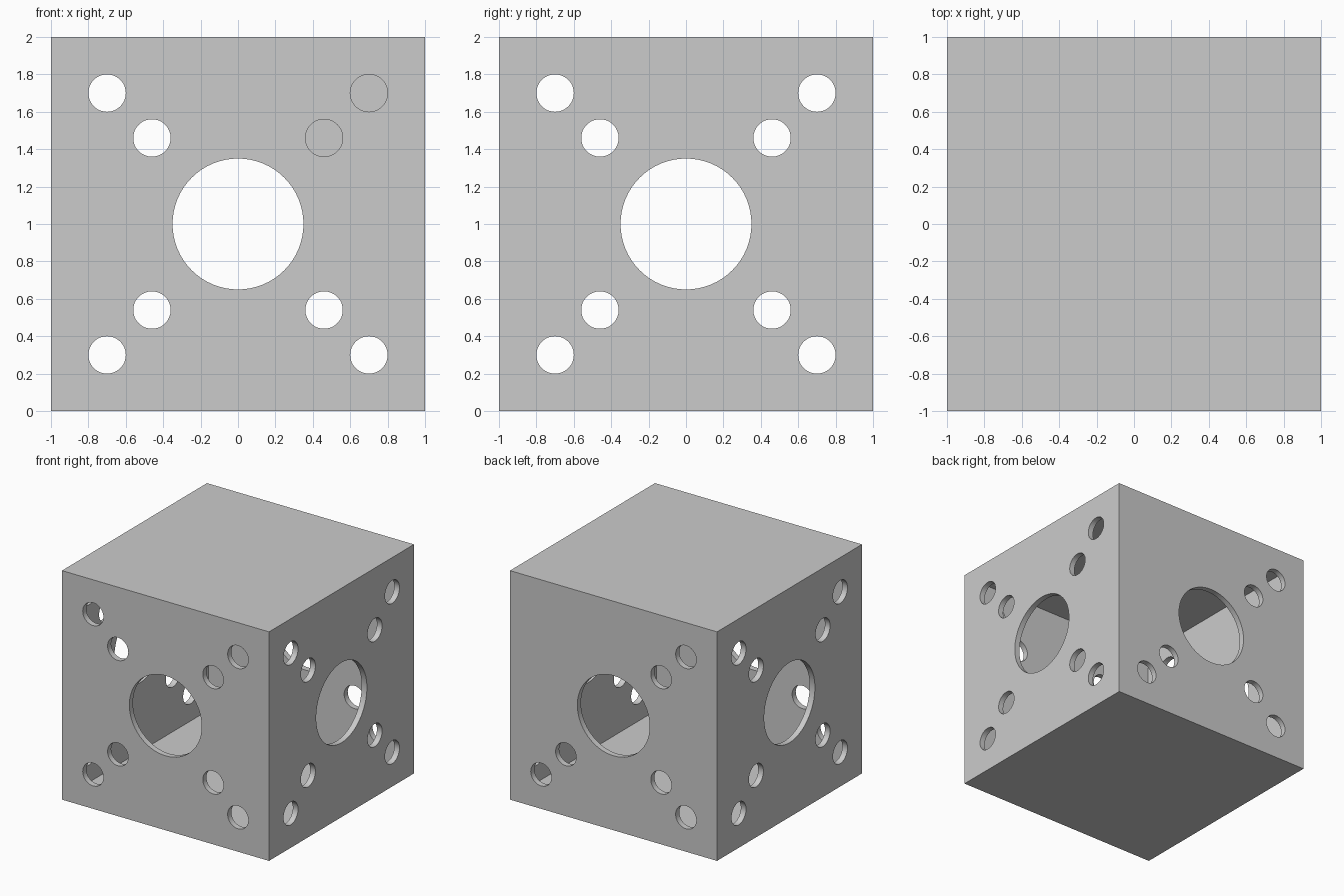
import bpy, bmesh, math
from mathutils import Matrix

if "Cube" in bpy.data.objects:
    bpy.data.objects.remove(bpy.data.objects["Cube"])

WALL = 0.05


def make_object(name, bm):
    mesh = bpy.data.meshes.new(name)
    bm.to_mesh(mesh)
    bm.free()
    obj = bpy.data.objects.new(name, mesh)
    bpy.context.collection.objects.link(obj)
    return obj


def box(name, size):
    bm = bmesh.new()
    bmesh.ops.create_cube(bm, size=size, matrix=Matrix.Translation((0, 0, 1)))
    return make_object(name, bm)


def hole_cutter(name, turn):
    # one large hole plus two small holes on each diagonal arm
    holes = [(0, 0, 0.35)]
    holes += [(sx * d, sz * d, 0.1) for d in (0.46, 0.70)
              for sx in (-1, 1) for sz in (-1, 1)]
    bm = bmesh.new()
    for a, b, r in holes:
        m = (Matrix.Rotation(turn, 4, 'Z') @ Matrix.Translation((a, 0, 1 + b))
             @ Matrix.Rotation(math.pi / 2, 4, 'X'))
        bmesh.ops.create_cone(bm, cap_ends=True, segments=64 if r > 0.2 else 48,
                              radius1=r, radius2=r, depth=3, matrix=m)
    return make_object(name, bm)


# hollow box with matching holes in its four sides
shell = box("hollow_box", 2)
cutters = [box("cavity_cutter", 2 - 2 * WALL),
           hole_cutter("front_back_hole_cutter", 0),
           hole_cutter("side_hole_cutter", math.pi / 2)]

bpy.context.view_layer.objects.active = shell
shell.select_set(True)
for cutter in cutters:
    mod = shell.modifiers.new(cutter.name, 'BOOLEAN')
    mod.operation = 'DIFFERENCE'
    mod.solver = 'EXACT'
    mod.object = cutter
    cutter.hide_render = True
    bpy.ops.object.modifier_apply(modifier=mod.name)
for cutter in cutters:
    bpy.data.objects.remove(cutter)

bpy.ops.object.shade_smooth_by_angle(angle=math.radians(30))
